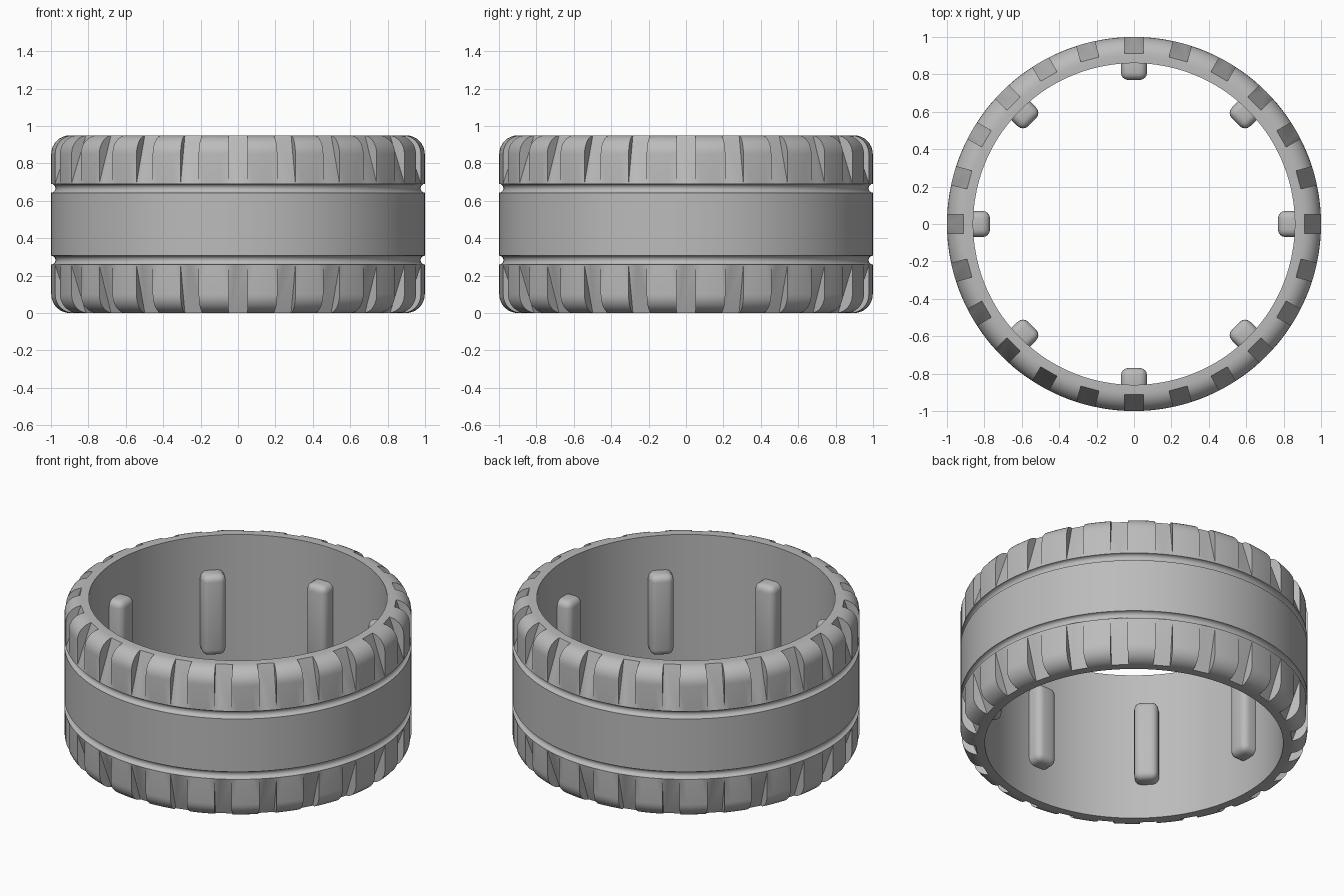
import bpy, bmesh
from math import sin, cos, pi, radians
from mathutils import Matrix, Vector

cube = bpy.data.objects.get("Cube")
if cube:
    bpy.data.objects.remove(cube, do_unlink=True)

HEIGHT, OUTER, INNER = 0.95, 1.0, 0.86
MID = HEIGHT / 2
SEGMENTS, NOTCHES, PEGS = 144, 24, 8

rubber = bpy.data.materials.new("grey_rubber")
rubber.use_nodes = True
rubber.diffuse_color = (0.5, 0.5, 0.5, 1)
rubber.node_tree.nodes["Principled BSDF"].inputs["Base Color"].default_value = (0.5, 0.5, 0.5, 1)


def make_object(name, bm):
    bmesh.ops.recalc_face_normals(bm, faces=bm.faces)
    mesh = bpy.data.meshes.new(name)
    bm.to_mesh(mesh)
    bm.free()
    mesh.materials.append(rubber)
    obj = bpy.data.objects.new(name, mesh)
    bpy.context.collection.objects.link(obj)
    return obj


def activate(obj):
    bpy.ops.object.select_all(action='DESELECT')
    obj.select_set(True)
    bpy.context.view_layer.objects.active = obj


def arc(r, z, radius, start, end, steps):
    angles = [radians(start + (end - start) * i / steps) for i in range(steps + 1)]
    return [(r + radius * cos(a), z + radius * sin(a)) for a in angles]


# Tyre body: upper half profile, mirrored and revolved
upper = arc(OUTER, 0.667, 0.024, 270, 90, 8)
upper += arc(OUTER - 0.1, HEIGHT - 0.1, 0.1, 0, 90, 8)
upper.append((INNER, HEIGHT))
profile = upper + [(r, HEIGHT - z) for r, z in reversed(upper)]

bm = bmesh.new()
rings = []
for i in range(SEGMENTS):
    a = 2 * pi * i / SEGMENTS
    rings.append([bm.verts.new((r * cos(a), r * sin(a), z)) for r, z in profile])
for i, ring in enumerate(rings):
    following = rings[(i + 1) % SEGMENTS]
    for j in range(len(profile)):
        k = (j + 1) % len(profile)
        bm.faces.new((ring[j], following[j], following[k], ring[k]))
tyre = make_object("tyre_body", bm)

# Slanted tread notches around both shoulders
foot, top = Vector((OUTER, 0.69)), Vector((0.91, HEIGHT))
step = (top - foot) * 0.08
wedge = [foot - step, top + step, Vector((1.1, top.y + step.y)), Vector((1.1, foot.y - step.y))]
bm = bmesh.new()
for i in range(NOTCHES):
    turn = Matrix.Rotation(2 * pi * i / NOTCHES, 4, 'Z')
    for flip in (False, True):
        sides = []
        for y in (-0.05, 0.05):
            sides.append([bm.verts.new(turn @ Vector((p.x, y, HEIGHT - p.y if flip else p.y)))
                          for p in wedge])
        left, right = sides
        bm.faces.new(left)
        bm.faces.new(right[::-1])
        for j in range(4):
            k = (j + 1) % 4
            bm.faces.new((left[k], left[j], right[j], right[k]))
cutter = make_object("notch_cutter", bm)
cutter.hide_render = True

cut = tyre.modifiers.new("notches", 'BOOLEAN')
cut.operation = 'DIFFERENCE'
cut.solver = 'EXACT'
cut.object = cutter
activate(tyre)
bpy.ops.object.modifier_apply(modifier=cut.name)
bpy.data.objects.remove(cutter, do_unlink=True)
bpy.ops.object.shade_smooth_by_angle(angle=radians(25))

# Rounded upright pegs on the inner wall
for i in range(PEGS):
    bm = bmesh.new()
    bmesh.ops.create_cube(bm, size=1)
    bmesh.ops.scale(bm, vec=(0.14, 0.14, 0.51), verts=bm.verts)
    bmesh.ops.bevel(bm, geom=bm.edges[:], offset=0.04, segments=4, profile=0.5, affect='EDGES')
    # The outer end is buried in the wall
    bmesh.ops.translate(bm, vec=(0.84, 0, MID), verts=bm.verts)
    bmesh.ops.rotate(bm, cent=(0, 0, 0), matrix=Matrix.Rotation(2 * pi * i / PEGS, 3, 'Z'),
                     verts=bm.verts)
    peg = make_object(f"inner_peg_{i + 1}", bm)
    activate(peg)
    bpy.ops.object.shade_smooth_by_angle(angle=radians(30))
